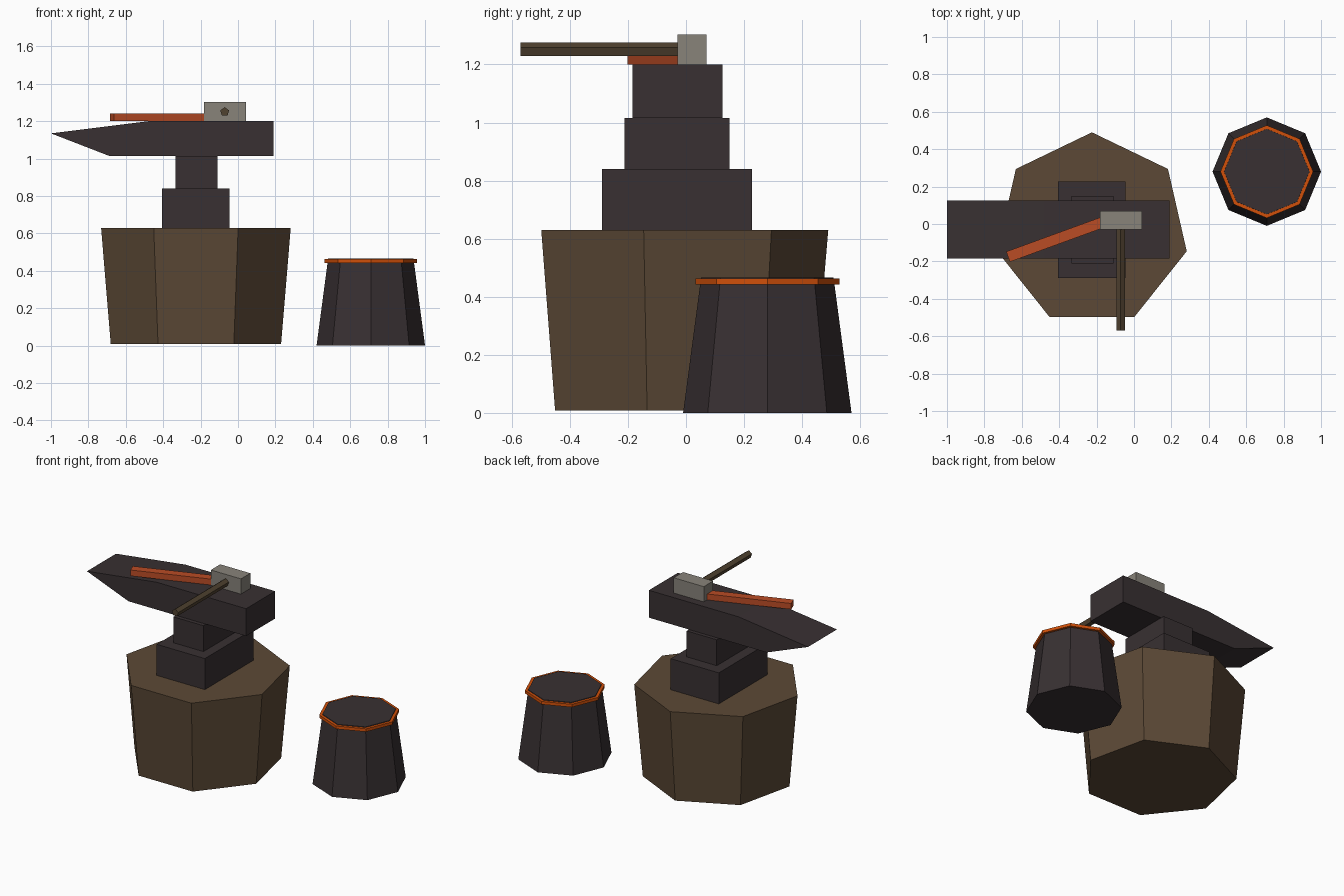
import bpy, bmesh, math
from mathutils import Matrix, Vector

if "Cube" in bpy.data.objects:
    bpy.data.objects.remove(bpy.data.objects["Cube"])


def material(name, rgb):
    """Flat colour given as 0-255 sRGB, stored as linear."""
    lin = [(c / 255 / 12.92) if c < 11 else ((c / 255 + 0.055) / 1.055) ** 2.4 for c in rgb]
    m = bpy.data.materials.new(name)
    m.diffuse_color = (*lin, 1)
    m.use_nodes = True
    m.node_tree.nodes["Principled BSDF"].inputs["Base Color"].default_value = m.diffuse_color
    return m


WOOD = material("stump wood", (92, 73, 54))
IRON = material("dark iron", (56, 48, 50))
STEEL = material("grey steel", (136, 131, 122))
HANDLE = material("handle wood", (80, 66, 48))
HOT = material("hot metal", (186, 76, 37))
RIM = material("orange rim", (209, 80, 10))


def finish(name, bm, mat):
    bmesh.ops.recalc_face_normals(bm, faces=bm.faces)
    me = bpy.data.meshes.new(name)
    bm.to_mesh(me)
    bm.free()
    me.materials.append(mat)
    ob = bpy.data.objects.new(name, me)
    bpy.context.collection.objects.link(ob)
    return ob


def box(name, lo, hi, mat, turn=0):
    """Box between two corners, turned about its own vertical axis."""
    lo, hi = Vector(lo), Vector(hi)
    bm = bmesh.new()
    bmesh.ops.create_cube(bm, size=1, matrix=Matrix.Translation((lo + hi) / 2)
                          @ Matrix.Rotation(turn, 4, 'Z') @ Matrix.Diagonal((*(hi - lo), 1)))
    return finish(name, bm, mat)


def lathe(name, centre, profile, sides, mat, closed=False):
    """Faceted solid from (radius, z) rings, one corner facing +y."""
    bm = bmesh.new()
    rings = []
    for r, z in profile:
        angles = [math.pi / 2 + math.tau * i / sides for i in range(sides)]
        rings.append([bm.verts.new((centre[0] + r * math.cos(a), centre[1] + r * math.sin(a), z))
                      for a in angles])
    pairs = list(zip(rings, rings[1:]))
    if closed:
        pairs.append((rings[-1], rings[0]))
    else:
        bm.faces.new(rings[0])
        bm.faces.new(rings[-1])
    for a, b in pairs:
        for i in range(sides):
            j = (i + 1) % sides
            bm.faces.new((a[i], a[j], b[j], b[i]))
    return finish(name, bm, mat)


def extrude_y(name, profile, y0, y1, mat):
    """Side profile in x and z, extruded along y."""
    bm = bmesh.new()
    face = bm.faces.new([bm.verts.new((x, y0, z)) for x, z in profile])
    ext = bmesh.ops.extrude_face_region(bm, geom=[face])["geom"]
    bmesh.ops.translate(bm, vec=(0, y1 - y0, 0),
                        verts=[v for v in ext if isinstance(v, bmesh.types.BMVert)])
    return finish(name, bm, mat)


# Seven-sided stump
lathe("stump", (-0.225, -0.03), [(0.467, 0.008), (0.52, 0.63)], 7, WOOD)

# Anvil: foot, waist and wedge-nosed body
box("anvil_foot", (-0.405, -0.29, 0.63), (-0.045, 0.228, 0.84), IRON)
box("anvil_waist", (-0.335, -0.212, 0.84), (-0.11, 0.15, 1.015), IRON)
extrude_y("anvil_body", [(0.19, 1.015), (0.19, 1.2), (-0.48, 1.2), (-1.0, 1.135), (-0.69, 1.015)],
          -0.185, 0.125, IRON)

# Hot bar lying across the anvil
box("hot_bar", (-0.69, -0.11, 1.2), (-0.14, -0.052, 1.24), HOT, math.radians(20))

# Hammer: block head and five-sided handle
box("hammer_head", (-0.182, -0.03, 1.2), (0.043, 0.07, 1.303), STEEL)
pentagon = [(-0.071 + 0.025 * math.sin(math.tau * i / 5), 1.25 + 0.025 * math.cos(math.tau * i / 5))
            for i in range(5)]
extrude_y("hammer_handle", pentagon, -0.57, 0.0, HANDLE)

# Eight-sided quench tub with an orange rim
TUB = (0.71, 0.28)
lathe("tub", TUB, [(0.29, 0.0), (0.228, 0.467)], 8, IRON)
lathe("tub_rim", TUB, [(0.222, 0.443), (0.248, 0.443), (0.248, 0.463), (0.222, 0.463)], 8, RIM, True)
